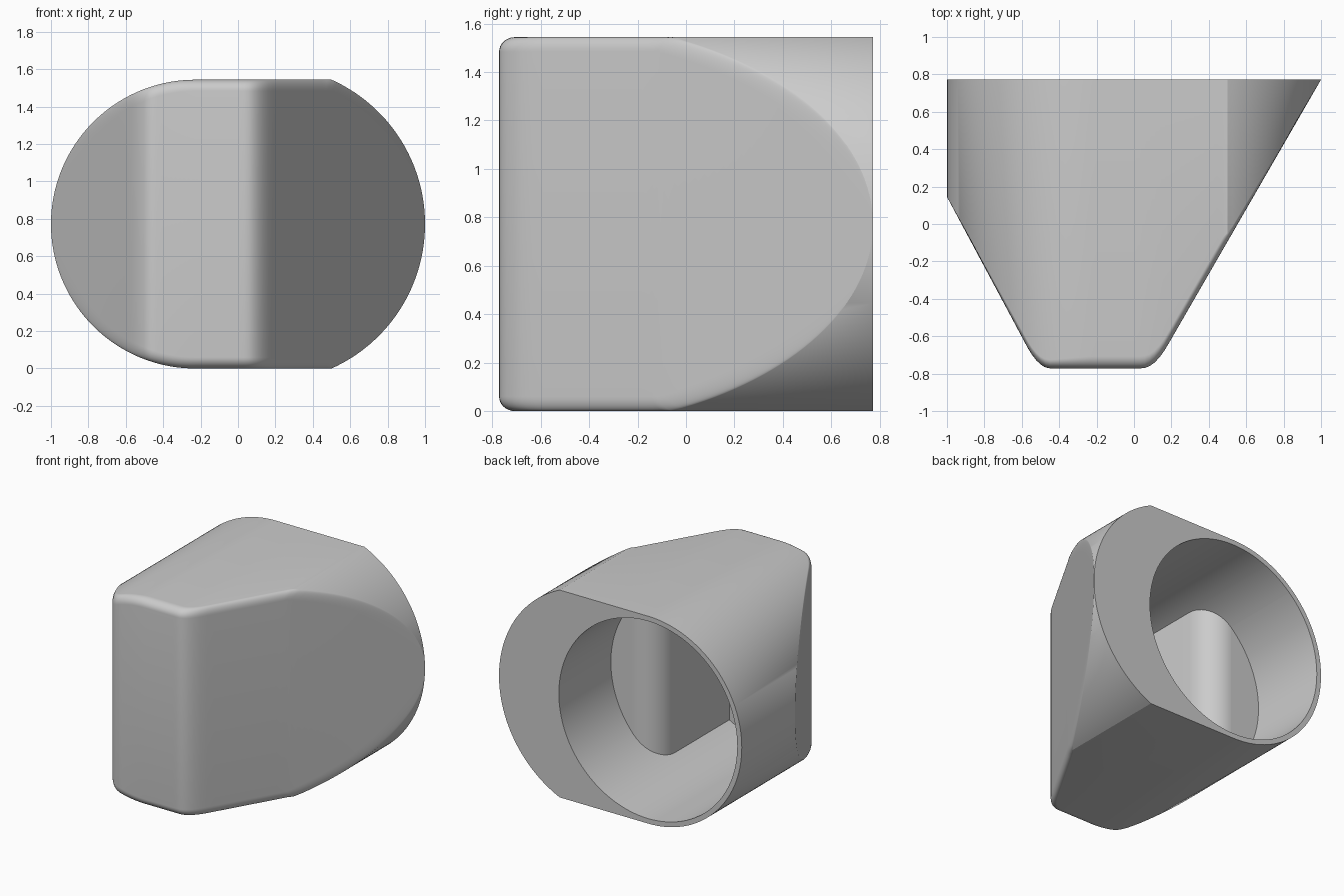
import bpy, bmesh, math

cube = bpy.data.objects.get("Cube")
if cube:
    bpy.data.objects.remove(cube, do_unlink=True)

MID_Z = 0.772      # mirror height and half depth of the housing
BORE_X = -0.228    # axis of the round bore


def make_solid(name, half, front, back_y, radius=0.0, rise=0.0, steps=0):
    """Run an upper half outline (x, height) from back_y to front(x), rounding the front rim."""
    n = len(half)
    loop = half + [(x, -h) for x, h in reversed(half[1:-1])]
    count = len(loop)
    bm = bmesh.new()
    rings = [[bm.verts.new((x, back_y, MID_Z + h)) for x, h in loop]]
    for j in range(steps + 1):
        f = 1 - math.cos(math.pi / 2 * j / steps) if steps else 0
        lift = 1 - math.sqrt(1 - (1 - f) ** 2)
        ring = []
        for i, (x, h) in enumerate(loop):
            (ax, ah), (bx, bh) = loop[i - 1], loop[(i + 1) % count]
            length = math.hypot(bx - ax, bh - ah)
            nx, nz = -(bh - ah) / length, (bx - ax) / length
            px, ph = x - nx * radius * f, h - nz * radius * f
            y = front(px) + rise * (1 - abs(nx)) * lift
            ring.append(bm.verts.new((px, y, MID_Z + ph)))
        rings.append(ring)
    # side walls and rounded rim
    for a, b in zip(rings, rings[1:]):
        for i in range(count):
            k = (i + 1) % count
            bm.faces.new((a[i], a[k], b[k], b[i]))
    # front cap in upright strips, back cap as one face
    last = rings[-1]
    for i in range(n - 1):
        ids = [i, i + 1, (count - i - 1) % count, (count - i) % count]
        bm.faces.new([last[k] for k in dict.fromkeys(ids)])
    bm.faces.new(rings[0])
    bmesh.ops.remove_doubles(bm, verts=bm.verts, dist=1e-5)
    bmesh.ops.recalc_face_normals(bm, faces=bm.faces)
    mesh = bpy.data.meshes.new(name)
    bm.to_mesh(mesh)
    bm.free()
    obj = bpy.data.objects.new(name, mesh)
    bpy.context.collection.objects.link(obj)
    return obj


def soft_max(a, b, k=0.12):
    h = max(k - abs(a - b), 0) / k
    return max(a, b) + h * h * k / 4


def housing_front(x):
    """Plan of the front: a flat nose between two slanted sides."""
    left = 0.145 - 1.87 * (x + 1)
    right = MID_Z - math.sqrt(3) * (1 - x)
    return soft_max(soft_max(left, -MID_Z), right)


def arc(cx, r, start, end, n):
    return [(cx + r * math.cos(start + (end - start) * i / n),
             r * math.sin(start + (end - start) * i / n)) for i in range(n + 1)]


# Housing outline: round left side, flat top, shallower arc on the right
ARC_X, ARC_R = 0.154, 0.846
corner = math.acos((0.5 - ARC_X) / ARC_R)
outline = arc(BORE_X, MID_Z, math.pi, math.pi / 2, 48)
outline[0] = (-1.0, 0.0)
outline += [(BORE_X + (0.5 - BORE_X) * i / 28, MID_Z) for i in range(1, 28)]
outline += arc(ARC_X, ARC_R, corner, 0, 32)
outline[-1] = (1.0, 0.0)
housing = make_solid("housing", outline, housing_front, MID_Z, 0.06, 0.065, 8)

# Cavity: a round bore with a deeper central channel and rounded shoulders
BORE_R, SLOT_X, SLOT_W = 0.735, -0.2, 0.32
SHOULDER_Y, SHOULDER_R, SLOT_Y = 0.16, 0.2, -0.68


def cavity_floor(x):
    d = abs(x - SLOT_X) - SLOT_W
    if d < 0:
        return SLOT_Y
    u = min(d / SHOULDER_R, 1)
    return SHOULDER_Y - SHOULDER_R + SHOULDER_R * math.sqrt(1 - (1 - u) ** 2)


xs = [x for x, h in arc(BORE_X, BORE_R, math.pi, 0, 64)][1:-1]
xs = [x for x in xs if not -0.001 < abs(x - SLOT_X) - SLOT_W < SHOULDER_R]
for side in (-1, 1):
    xs.append(SLOT_X + side * (SLOT_W - 0.0005))
    for i in range(13):
        d = SHOULDER_R * (1 - math.cos(math.pi / 2 * i / 12))
        xs.append(SLOT_X + side * (SLOT_W + d + 1e-6))
bore = [(x, math.sqrt(max(BORE_R ** 2 - (x - BORE_X) ** 2, 0))) for x in sorted(xs)
        if abs(x - BORE_X) < BORE_R - 1e-4]
bore = [(BORE_X - BORE_R, 0)] + bore + [(BORE_X + BORE_R, 0)]
cutter = make_solid("cavity_cutter", bore, cavity_floor, 0.9)
cutter.hide_render = True

# Hollow the housing from the back
bpy.ops.object.select_all(action='DESELECT')
housing.select_set(True)
bpy.context.view_layer.objects.active = housing
cut = housing.modifiers.new("cavity", 'BOOLEAN')
cut.operation = 'DIFFERENCE'
cut.solver = 'EXACT'
cut.object = cutter
bpy.ops.object.modifier_apply(modifier=cut.name)
bpy.data.objects.remove(cutter, do_unlink=True)

# Plain grey finish
grey = bpy.data.materials.new("plain_grey")
grey.use_nodes = True
colour = (0.6, 0.6, 0.6, 1)
grey.diffuse_color = colour
grey.node_tree.nodes["Principled BSDF"].inputs["Base Color"].default_value = colour
housing.data.materials.clear()
housing.data.materials.append(grey)
for p in housing.data.polygons:
    p.material_index = 0
bpy.ops.object.shade_smooth_by_angle(angle=math.radians(25))
